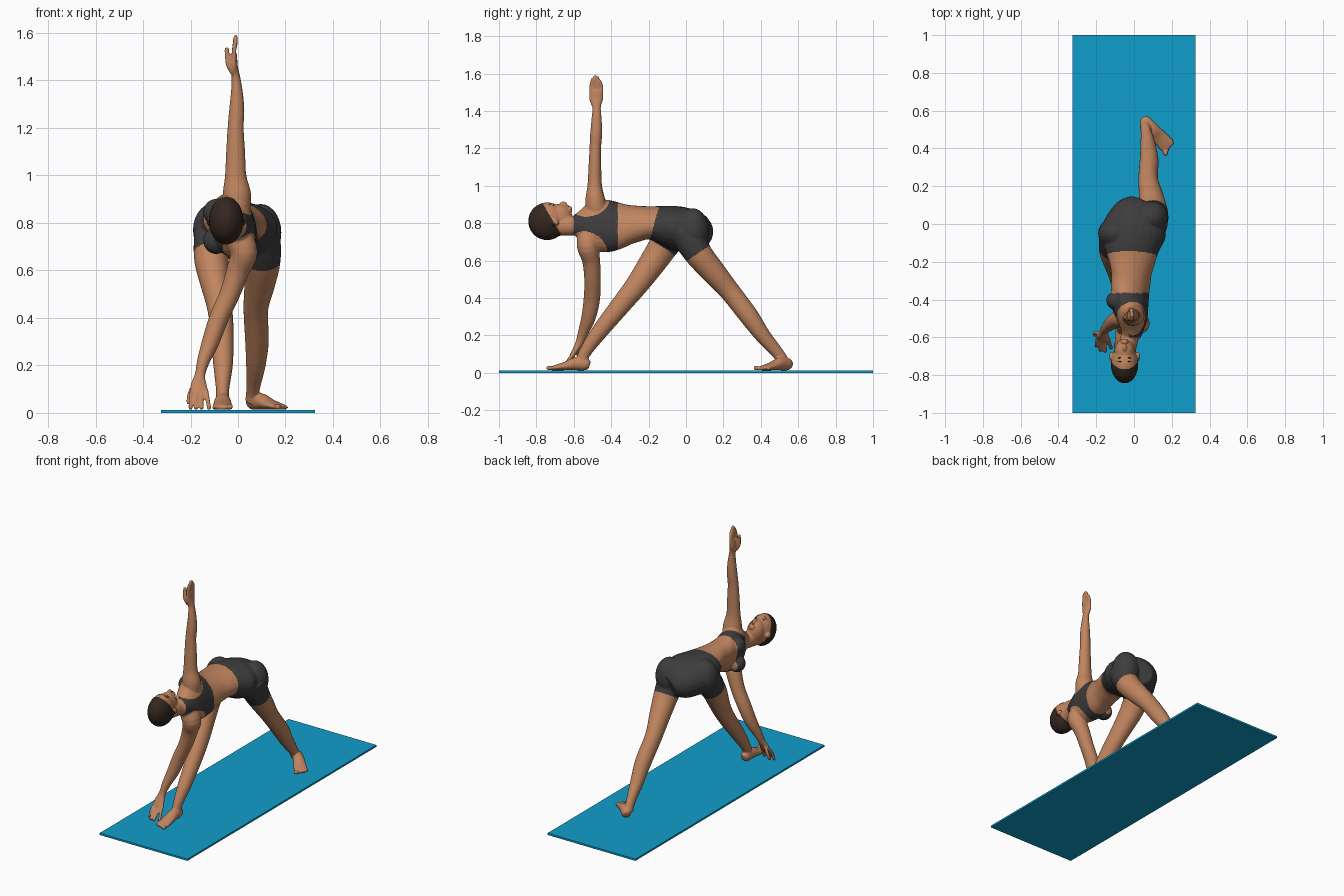
import bpy, bmesh, math
from mathutils import Vector, Matrix

if "Cube" in bpy.data.objects:
    bpy.data.objects.remove(bpy.data.objects["Cube"])


def material(name, rgb):
    m = bpy.data.materials.new(name)
    m.diffuse_color = (*rgb, 1)
    m.use_nodes = True
    m.node_tree.nodes["Principled BSDF"].inputs["Base Color"].default_value = m.diffuse_color
    return m


SKIN = material("skin", (0.53, 0.235, 0.115))
CLOTH = material("charcoal cloth", (0.048, 0.045, 0.046))
HAIR = material("dark hair", (0.035, 0.02, 0.014))
LIPS = material("lips", (0.40, 0.13, 0.08))
BLUE = material("mat blue", (0.005, 0.34, 0.60))

bm = bmesh.new()


def blob(center, radii, target=None, rot=None):
    m = Matrix.Translation(center) @ (rot or Matrix()) @ Matrix.Diagonal((*radii, 1))
    bmesh.ops.create_uvsphere(target or bm, u_segments=24, v_segments=14, radius=1, matrix=m)


def catmull(rings, steps=4):
    out = []
    for i in range(len(rings) - 1):
        p = [rings[max(0, min(len(rings) - 1, i + k))] for k in (-1, 0, 1, 2)]
        for s in range(steps):
            t = s / steps
            out.append([0.5 * (2 * b + (c - a) * t + (2 * a - 5 * b + 4 * c - d) * t * t
                               + (3 * b - a - 3 * c + d) * t ** 3) for a, b, c, d in zip(*p)])
    return out + [list(rings[-1])]


def tube(rings, ref=None, n=24):
    """Loft of ellipses: x, y, z, half width, half depth, twist about y in degrees."""
    rings = catmull([tuple(r) + (0,) * (6 - len(r)) for r in rings])
    pts = [Vector(r[:3]) for r in rings]
    loops = []
    for i, r in enumerate(rings):
        t = (pts[min(i + 1, len(pts) - 1)] - pts[max(i - 1, 0)]).normalized()
        a = math.radians(r[5])
        u = ref.copy() if ref else Vector((math.cos(a), 0, -math.sin(a)))
        u = (u - t * u.dot(t)).normalized()
        v = t.cross(u)
        loops.append([bm.verts.new(pts[i] + u * r[3] * math.cos(k * math.tau / n)
                                   + v * r[4] * math.sin(k * math.tau / n)) for k in range(n)])
    for la, lb in zip(loops, loops[1:]):
        for k in range(n):
            bm.faces.new((la[k], la[(k + 1) % n], lb[(k + 1) % n], lb[k]))
    bm.faces.new(loops[0][::-1])
    bm.faces.new(loops[-1])


def finger(points, r):
    tube([(*p, r, r) for p in points], n=10)
    blob(points[-1], (r, r, r))


# Torso: pelvis square to the front, chest twisted to face -x
tube([(.05, .10, .73, .09, .07, 0), (.025, .05, .75, .14, .11, 0), (0, -.04, .77, .17, .12, 0),
      (-.01, -.12, .79, .15, .105, 5), (-.01, -.20, .802, .125, .085, 15),
      (-.015, -.28, .795, .115, .09, 40), (-.02, -.36, .787, .133, .093, 65),
      (-.02, -.43, .785, .143, .095, 78), (-.01, -.50, .79, .135, .08, 80),
      (-.01, -.56, .79, .085, .06, 80), (-.015, -.60, .79, .052, .048, 80)])
blob((.095, .035, .76), (.088, .088, .12))
blob((-.10, -.05, .77), (.09, .085, .115))
for z in (.845, .725):
    blob((-.092, -.405, z), (.055, .052, .056))

# Neck and head, face turned up
tube([(-.01, -.55, .79, .055, .055), (-.025, -.61, .785, .048, .052), (-.045, -.69, .79, .05, .058)])
blob((-.05, -.742, .81), (.073, .102, .101))
blob((-.05, -.677, .828), (.055, .07, .075))
blob((-.05, -.655, .900), (.011, .021, .016))
blob((-.05, -.625, .872), (.022, .018, .02))
for s in (-1, 1):
    blob((-.05 + s * .072, -.70, .805), (.010, .024, .017))

# Legs
tube([(.09, 0, .76, .088, .095), (.102, .06, .645, .078, .076), (.09, .15, .535, .064, .065),
      (.075, .235, .435, .052, .055), (.08, .335, .305, .05, .052), (.075, .41, .20, .041, .042),
      (.063, .495, .10, .028, .032), (.058, .525, .05, .028, .032)])
tube([(-.10, -.06, .77, .085, .09), (-.112, -.135, .655, .074, .078), (-.10, -.195, .565, .064, .07),
      (-.08, -.27, .46, .054, .06), (-.068, -.35, .36, .049, .053), (-.063, -.47, .21, .042, .043),
      (-.065, -.545, .10, .028, .032), (-.065, -.555, .05, .028, .032)])


def foot(heel, direction, inner):
    d = Vector((*direction, 0)).normalized()
    side = Vector((-d.y, d.x, 0))
    h = Vector((*heel, 0))
    prof = [(0, .040, .018, .020), (.02, .045, .030, .032), (.075, .048, .034, .035),
            (.13, .036, .039, .023), (.185, .027, .042, .014), (.21, .023, .036, .010)]
    tube([(*(h + d * s + Vector((0, 0, z))), w, t) for s, z, w, t in prof], ref=side)
    for k in range(5):
        r = .013 if k == 0 else .0095
        p = h + d * (.217 - .007 * k) + side * inner * (.031 - .0165 * k)
        blob((p.x, p.y, .013 + r), (r, r * 1.3, r))


foot((.047, .56), (.66, -.75), -1)
foot((-.065, -.515), (0, -1), 1)

# Raised arm and hand
tube([(-.005, -.475, .84, .055, .06), (-.005, -.485, .92, .06, .054), (-.01, -.488, 1.0, .045, .039),
      (-.01, -.487, 1.1, .040, .034), (-.01, -.485, 1.2, .034, .031), (-.005, -.48, 1.28, .032, .032),
      (-.005, -.478, 1.36, .024, .027), (-.01, -.478, 1.42, .018, .023),
      (-.018, -.48, 1.46, .017, .037), (-.017, -.48, 1.51, .013, .038)])
for k, top in enumerate((1.555, 1.576, 1.583, 1.568)):
    y = -.452 - .0185 * k
    finger([(-.017, y, 1.49), (-.016, y, 1.53), (-.010, -.478 + (y + .478) * .7, top)], .0098)
finger([(-.022, -.495, 1.43), (-.042, -.503, 1.47), (-.047, -.495, 1.53)], .0105)

# Lowered arm and hand, fingertips on the mat
tube([(0, -.52, .74, .06, .06), (.025, -.525, .675, .058, .058), (.0, -.507, .6, .049, .048),
      (-.035, -.5, .5, .043, .044), (-.08, -.503, .4, .041, .044), (-.115, -.52, .3, .037, .039),
      (-.145, -.548, .22, .027, .029), (-.160, -.570, .16, .022, .021),
      (-.165, -.592, .12, .034, .016), (-.165, -.612, .085, .038, .013)])
for k, tip in enumerate(((-.200, -.645), (-.178, -.668), (-.153, -.672), (-.122, -.655))):
    x = -.194 + .0195 * k
    finger([(x, -.602, .10), ((x + tip[0]) / 2, -.632, .062), (*tip, .022)], .0098)
finger([(-.18, -.58, .125), (-.203, -.575, .08), (-.207, -.588, .045)], .0105)

# Fuse the parts into one smooth body
raw = bpy.data.meshes.new("raw")
bm.to_mesh(raw)
bm.free()
tmp = bpy.data.objects.new("raw", raw)
bpy.context.collection.objects.link(tmp)
mod = tmp.modifiers.new("fuse", 'REMESH')
mod.mode, mod.voxel_size = 'VOXEL', 0.005
mod = tmp.modifiers.new("relax", 'SMOOTH')
mod.factor, mod.iterations = 0.5, 5
mesh = bpy.data.meshes.new_from_object(tmp.evaluated_get(bpy.context.evaluated_depsgraph_get()))
bpy.data.objects.remove(tmp)
mesh.materials.clear()
for m in (SKIN, CLOTH, HAIR):
    mesh.materials.append(m)
body = bpy.data.objects.new("body", mesh)
bpy.context.collection.objects.link(body)

# Openings of the top: two arm holes and the neckline
HOLES = [(Vector((.0, -.515, .925)), .105), (Vector((.03, -.535, .645)), .115),
         (Vector((-.10, -.56, .79)), .095)]


def region(p):
    x, y, z = p
    if y < -.63 and z > .69 and y < -.77 + (.91 - z) * .6:
        return 2
    shorts = (y > -.145 - (.885 - z) * .28 and .83 * z - .55 * y > .495
              and .83 * z + .55 * y > .489)
    top = -.60 < y < -.365 and .63 < z < .94 and all((p - c).length > r for c, r in HOLES)
    return int(shorts or top)


for f in mesh.polygons:
    f.use_smooth = True
    f.material_index = region(f.center)


# Face details set on the skin surface
def detail(name, mat, spots):
    b = bmesh.new()
    for x, y, rx, ry, turn in spots:
        hit, loc, nor, _ = body.ray_cast(Vector((x, y, 1.2)), Vector((0, 0, -1)))
        if hit:
            rot = (Vector((0, 0, 1)).rotation_difference(nor).to_matrix().to_4x4()
                   @ Matrix.Rotation(turn, 4, 'Z'))
            blob(loc, (rx, ry, .002), b, rot)
    me = bpy.data.meshes.new(name)
    b.to_mesh(me)
    b.free()
    me.materials.append(mat)
    for f in me.polygons:
        f.use_smooth = True
    bpy.context.collection.objects.link(bpy.data.objects.new(name, me))


detail("eyebrows", HAIR, [(-.05 + s * .028, -.727, .014, .0025, s * .15) for s in (-1, 1)])
detail("eyes", HAIR, [(-.05 + s * .027, -.708, .010, .0035, 0) for s in (-1, 1)])
detail("mouth", LIPS, [(-.05, -.630, .017, .006, 0)])

# Exercise mat
bm = bmesh.new()
bmesh.ops.create_cube(bm, size=1, matrix=Matrix.Translation((0, 0, .006)) @ Matrix.Diagonal((.65, 2, .012, 1)))
me = bpy.data.meshes.new("exercise_mat")
bm.to_mesh(me)
bm.free()
me.materials.append(BLUE)
bpy.context.collection.objects.link(bpy.data.objects.new("exercise_mat", me))
